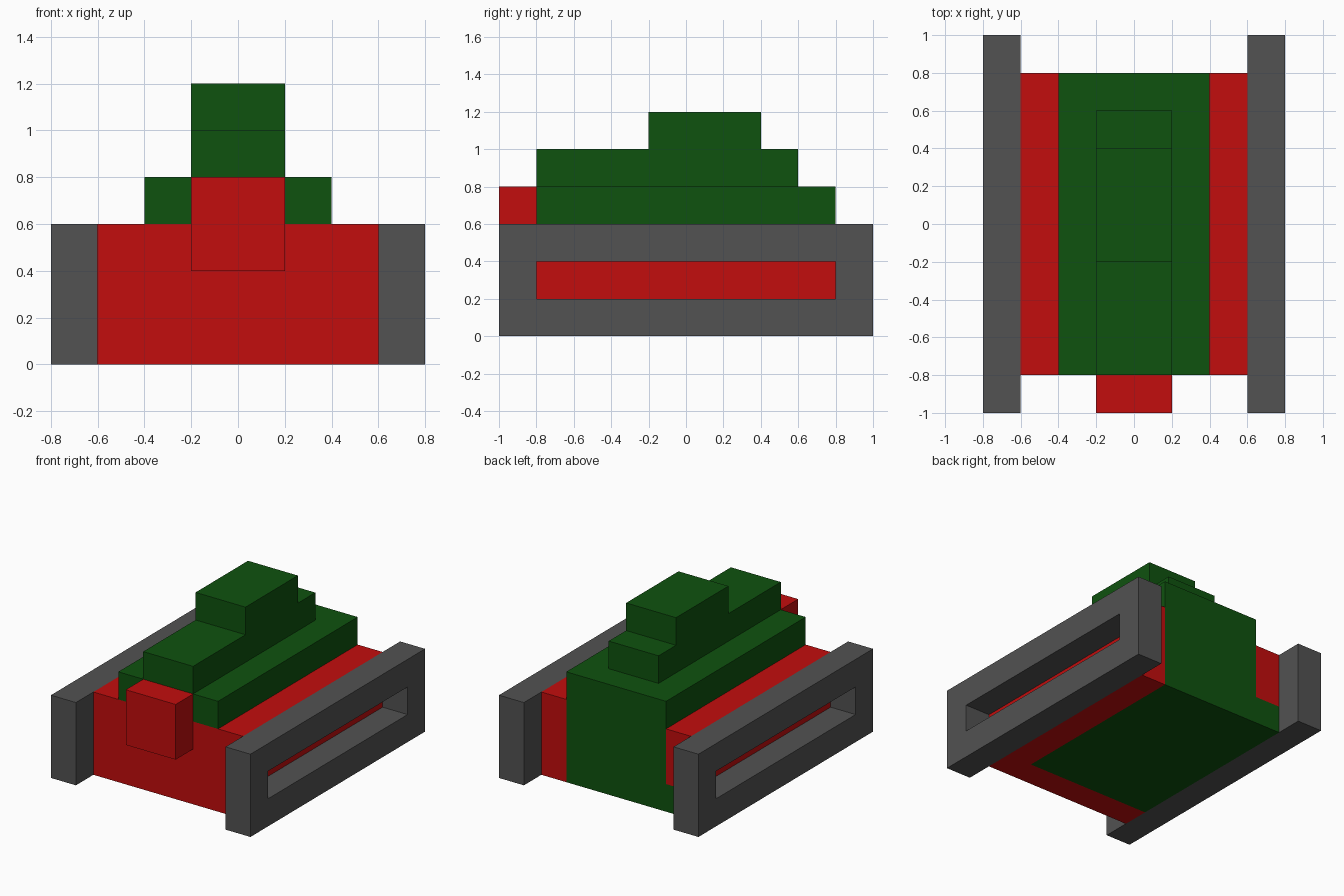
import bpy, bmesh
from mathutils import Vector

cube = bpy.data.objects.get("Cube")
if cube:
    bpy.data.objects.remove(cube, do_unlink=True)


def material(name, rgb):
    m = bpy.data.materials.new(name)
    m.use_nodes = True
    m.diffuse_color = (*rgb, 1)
    m.node_tree.nodes["Principled BSDF"].inputs["Base Color"].default_value = (*rgb, 1)
    return m


RED = material("red", (0.54, 0.004, 0.004))
GREEN = material("dark green", (0.0045, 0.085, 0.0045))
GREY = material("track grey", (0.085, 0.085, 0.085))


def finish(name, bm, mat):
    bmesh.ops.recalc_face_normals(bm, faces=bm.faces)
    mesh = bpy.data.meshes.new(name)
    bm.to_mesh(mesh)
    bm.free()
    mesh.materials.append(mat)
    ob = bpy.data.objects.new(name, mesh)
    bpy.context.collection.objects.link(ob)
    return ob


def prism(name, points, axis, start, end, mat):
    """Extrude a profile along x (points are y, z) or along y (points are x, z)."""
    bm = bmesh.new()
    place = (lambda a, b: (start, a, b)) if axis == "x" else (lambda a, b: (a, start, b))
    face = bm.faces.new([bm.verts.new(place(*p)) for p in points])
    moved = bmesh.ops.extrude_face_region(bm, geom=[face], use_keep_orig=True)["geom"]
    step = Vector((end - start, 0, 0)) if axis == "x" else Vector((0, end - start, 0))
    bmesh.ops.translate(bm, vec=step, verts=[v for v in moved if isinstance(v, bmesh.types.BMVert)])
    return finish(name, bm, mat)


def rect(a0, a1, b0, b1):
    return [(a0, b0), (a1, b0), (a1, b1), (a0, b1)]


def box(name, x, y, z, mat):
    return prism(name, rect(*x, *z), "y", *y, mat)


def slotted_frame(name, outer, inner, x0, x1, mat):
    """Rectangular side frame with a slot cut right through it."""
    bm = bmesh.new()
    loops = [[bm.verts.new((x, *p)) for p in pts] for x, pts in
             ((x0, outer), (x1, outer), (x1, inner), (x0, inner))]
    for k in range(4):
        a, b = loops[k], loops[(k + 1) % 4]
        for i in range(4):
            j = (i + 1) % 4
            bm.faces.new((a[i], a[j], b[j], b[i]))
    return finish(name, bm, mat)


# Tracks
for side, s in (("left", 1), ("right", -1)):
    slotted_frame(side + "_track", rect(-1, 1, 0, 0.6), rect(-0.8, 0.8, 0.2, 0.4),
                  s * 0.6, s * 0.8, GREY)

# Red hull shell: front plate and the two side panels
box("hull_front", (-0.6, 0.6), (-0.8, -0.6), (0, 0.6), RED)
box("hull_left", (0.4, 0.6), (-0.6, 0.8), (0, 0.6), RED)
box("hull_right", (-0.6, -0.4), (-0.6, 0.8), (0.2, 0.6), RED)

# Green core, with its foot reaching under the right side panel
prism("hull_core", [(-0.6, 0), (0.4, 0), (0.4, 0.6), (-0.4, 0.6), (-0.4, 0.2), (-0.6, 0.2)],
      "y", -0.6, 0.8, GREEN)

# Deck and stepped turret
box("deck", (-0.4, 0.4), (-0.8, 0.8), (0.6, 0.8), GREEN)
prism("turret", [(-0.8, 0.8), (0.6, 0.8), (0.6, 1.0), (0.4, 1.0), (0.4, 1.2),
                 (-0.2, 1.2), (-0.2, 1.0), (-0.8, 1.0)], "x", -0.2, 0.2, GREEN)

# Block on the nose
box("nose_block", (-0.2, 0.2), (-1, -0.8), (0.4, 0.8), RED)
